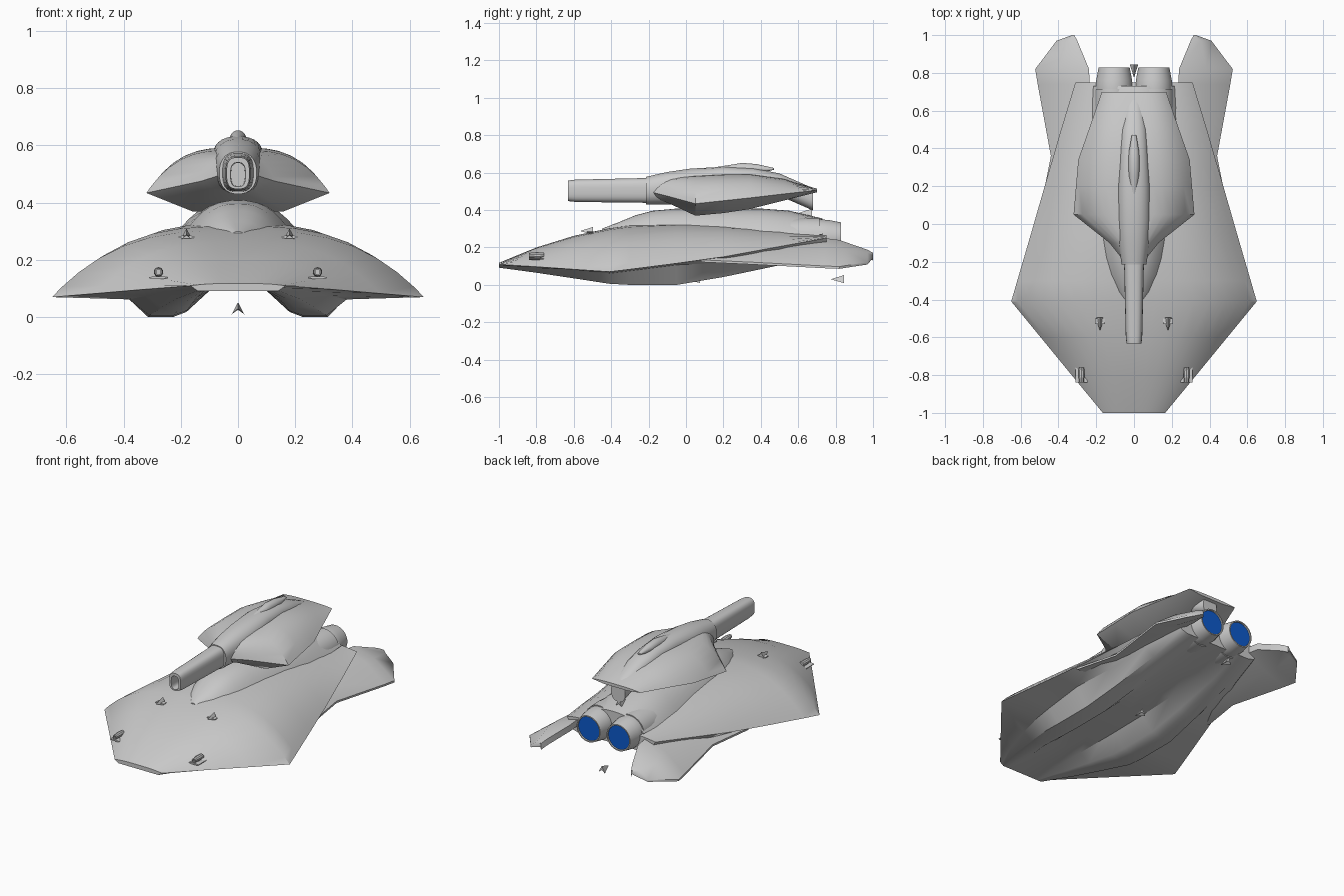
import bpy, bmesh
from math import sin, cos, pi, radians, copysign

if "Cube" in bpy.data.objects:
    bpy.data.objects.remove(bpy.data.objects["Cube"])


def material(name, rgb):
    m = bpy.data.materials.new(name)
    m.use_nodes = True
    m.diffuse_color = (*rgb, 1)
    m.node_tree.nodes["Principled BSDF"].inputs["Base Color"].default_value = (*rgb, 1)
    return m


GREY = material("hull grey", (0.6, 0.6, 0.6))
BLUE = material("engine blue", (0.004, 0.1, 0.6))


def finish(name, bm, mat, angle=35):
    bmesh.ops.recalc_face_normals(bm, faces=bm.faces)
    me = bpy.data.meshes.new(name)
    bm.to_mesh(me)
    bm.free()
    ob = bpy.data.objects.new(name, me)
    bpy.context.collection.objects.link(ob)
    me.materials.append(mat)
    bpy.ops.object.select_all(action="DESELECT")
    ob.select_set(True)
    bpy.context.view_layer.objects.active = ob
    bpy.ops.object.shade_smooth_by_angle(angle=radians(angle))
    return ob


def loft(name, rings, mat=GREY, angle=35):
    """Skin a list of equal-length point rings and cap both ends."""
    bm = bmesh.new()
    loops = [[bm.verts.new(p) for p in ring] for ring in rings]
    n = len(loops[0])
    for a, b in zip(loops, loops[1:]):
        for i in range(n):
            j = (i + 1) % n
            bm.faces.new((a[i], a[j], b[j], b[i]))
    bm.faces.new(loops[0])
    bm.faces.new(loops[-1])
    return finish(name, bm, mat, angle)


def mirrored(half, y):
    """Close a half section that runs from bottom centre to top centre."""
    full = half + [(-x, z) for x, z in half[-2:0:-1]]
    return [(x, y, z) for x, z in full]


def crown(xe, ze, zt, power, steps=8):
    """Domed upper half section from the outer edge to the centre."""
    ts = [1 - (i / steps) ** 1.4 for i in range(steps + 1)]
    return [(xe * t, ze + (zt - ze) * (1 - t ** power)) for t in ts]


def oval(y, hw, hz, zc, xc=0, power=2, n=24):
    """Rounded section around the y axis."""
    def s(v):
        return copysign(abs(v) ** (2 / power), v)
    angles = [2 * pi * (i + 0.5) / n for i in range(n)]
    return [(xc + hw * s(cos(a)), y, zc + hz * s(sin(a))) for a in angles]


# Hull: y, edge x, edge z, top z, channel z, pod bottom z, pod inner x, pod outer x
hull = [
    (-1.0, .165, .11, .118, .092, .092, .10, .155),
    (-.8, .33, .097, .20, .092, .065, .10, .25),
    (-.6, .494, .083, .262, .092, .035, .10, .32),
    (-.41, .65, .07, .303, .092, .006, .10, .38),
    (-.3, .618, .083, .318, .092, .0, .10, .385),
    (-.05, .545, .115, .328, .095, .0, .10, .385),
    (.2, .473, .15, .322, .105, .042, .10, .36),
    (.5, .386, .205, .30, .13, .105, .10, .33),
    (.75, .31, .25, .268, .165, .165, .10, .27),
]
rings = []
for y, xe, ze, zt, zc, zb, xi, xo in hull:
    span = xo - xi
    zo = min(ze - .008, zc + .012)
    half = [(0, zc), (xi, zc), (xi + span * .28, zb + (zc - zb) * .2),
            (xi + span * .45, zb), (xi + span * .75, zb), (xo, zo)]
    rings.append(mirrored(half + crown(xe, ze, zt, 3), y))
loft("hull", rings)

# Raised spine under the turret: y, half width, top z
spine = [(-.45, .03, .30), (-.36, .11, .335), (-.27, .15, .372), (-.18, .175, .396),
         (-.05, .20, .408), (.4, .23, .408), (.55, .225, .397), (.73, .215, .355)]
loft("spine", [mirrored([(0, .22)] + crown(w, .27, z, 2.6), y) for y, w, z in spine])

# Tail fins: y, inner x, inner z, outer x, outer z
fin = [(.08, .30, .20, .495, .128), (.36, .26, .23, .44, .115), (.74, .235, .25, .51, .095),
       (.82, .238, .24, .523, .092), (.97, .30, .188, .41, .115), (1.0, .316, .17, .328, .15)]
for side, label in ((1, "left"), (-1, "right")):
    rings = []
    for y, xi, zi, xo, zo in fin:
        mx, mz = (xi + xo) / 2, (zi + zo) / 2
        h = (xo - xi) * .09
        section = [(xi, zi), (mx, mz + h + .01), (xo, zo + .006),
                   (xo, zo - .006), (mx, mz - h - .012), (xi, zi - .04)]
        rings.append([(side * x, y, z) for x, z in section])
    loft(label + "_tail_fin", rings, angle=40)

    # Engine: shroud, tapered nozzle with a recessed glowing disc
    ex, ez = side * .105, .252
    loft(label + "_engine_shroud", [oval(y, r, r, ez, ex) for y, r in
                                    ((.45, .10), (.64, .108), (.715, .105))])
    loft(label + "_engine_nozzle", [oval(y, r, r, ez, ex) for y, r in
                                    ((.6, .09), (.715, .099), (.76, .096), (.828, .083),
                                     (.828, .076), (.815, .074))])
    loft(label + "_engine_glow", [oval(y, .0755, .0755, ez, ex) for y in (.813, .82)], BLUE)

    # Nose gun with a short barrel and a low mount
    gx = side * .278
    loft(label + "_nose_gun", [oval(y, r, r, .158, gx, n=10) for y, r in
                               ((-.76, .015), (-.80, .017), (-.84, .013), (-.84, .008), (-.82, .008))])
    loft(label + "_nose_gun_mount", [oval(y, .035, .005, .138, gx, n=8) for y in (-.84, -.76)])

# Turret body: y, edge x, edge z, top z, bottom z
turret = [(-.2, .05, .50, .555, .47), (-.1, .13, .475, .572, .44), (.05, .32, .434, .584, .37),
          (.2, .307, .45, .592, .384), (.34, .295, .465, .593, .405),
          (.52, .232, .486, .568, .45), (.7, .17, .506, .514, .495)]
rings = []
for y, xe, ze, zt, zb in turret:
    half = [(0, zb), (xe * .5, zb)] + crown(xe, ze, zt, 3.2)
    rings.append(mirrored(half, y))
loft("turret", rings)

# Turret ridge and gun collar: y, half width, top z
ridge = [(-.215, .066, .578), (-.1, .082, .604), (.02, .09, .622), (.2, .085, .632),
         (.36, .075, .625), (.5, .07, .596), (.68, .05, .517)]
loft("turret_ridge", [oval(y, w, (z - .43) / 2 if y < .1 else .06,
                           (z + .43) / 2 if y < .1 else z - .06, power=2.3)
                      for y, w, z in ridge])

# Sensor blister on the ridge
loft("sensor_blister", [oval(y, w, h, .62, n=16) for y, w, h in
                        ((.16, .012, .01), (.25, .027, .024), (.30, .03, .033),
                         (.38, .028, .026), (.47, .012, .005))])

# Main gun with a hollow muzzle: y, half width, half height, centre z
gun = [(-.1, .062, .072, .505), (-.24, .052, .066, .505), (-.59, .044, .06, .503),
       (-.632, .04, .055, .503), (-.632, .026, .042, .498), (-.5, .024, .04, .498)]
loft("main_gun", [oval(y, w, h, z, power=3) for y, w, h, z in gun])

# Small arrow-shaped emitters: x, y, z
emitters = [(.18, -.53, .288), (-.18, -.53, .288), (0, .64, .385), (0, .81, .03), (0, .04, .03)]
for k, (cx, cy, cz) in enumerate(emitters):
    bm = bmesh.new()
    tip, top, left, notch, right = [bm.verts.new((cx + x, cy + y, cz + z)) for x, y, z in (
        (0, -.036, 0), (0, .034, .022), (.022, .034, -.02), (0, .034, -.004), (-.022, .034, -.02))]
    for a, b in ((top, left), (left, notch), (notch, right), (right, top)):
        bm.faces.new((tip, a, b))
    bm.faces.new((top, left, notch, right))
    finish("emitter_%d" % (k + 1), bm, GREY, 10)
    if cx:
        loft("emitter_base_%d" % (k + 1), [oval(cy + y, .03, .006, cz - .008, cx, n=8) for y in (0, .03)])
